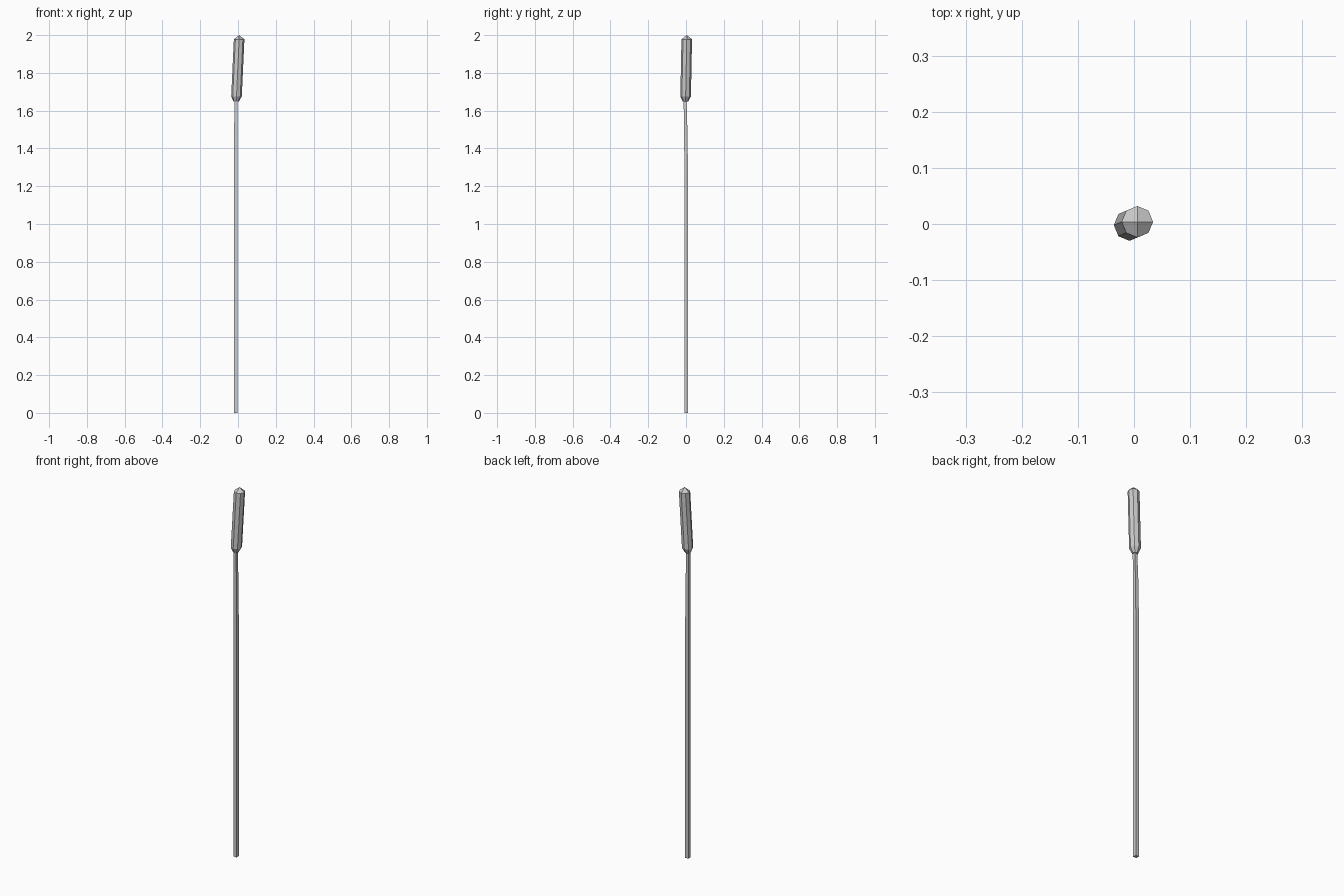
import bpy, bmesh, math

if "Cube" in bpy.data.objects:
    bpy.data.objects.remove(bpy.data.objects["Cube"])


def loft(name, rings, sides, turn=0.0, tip=None):
    """Skin rings of (x, y, z, radius); close with caps or an apex on top."""
    bm = bmesh.new()
    loops = []
    for x, y, z, r in rings:
        loops.append([bm.verts.new((x + r * math.cos(turn + math.tau * i / sides),
                                    y + r * math.sin(turn + math.tau * i / sides), z))
                      for i in range(sides)])
    for a, b in zip(loops, loops[1:]):
        for i in range(sides):
            j = (i + 1) % sides
            bm.faces.new((a[i], a[j], b[j], b[i]))
    bm.faces.new(loops[0][::-1])
    top = loops[-1]
    if tip:
        # four quads meeting at the apex
        apex = bm.verts.new(tip)
        for i in range(0, sides, 2):
            bm.faces.new((top[i], top[i + 1], top[(i + 2) % sides], apex))
    else:
        bm.faces.new(top)
    bmesh.ops.recalc_face_normals(bm, faces=bm.faces)
    mesh = bpy.data.meshes.new(name)
    bm.to_mesh(mesh)
    bm.free()
    obj = bpy.data.objects.new(name, mesh)
    bpy.context.collection.objects.link(obj)
    return obj


# Slender square stem with a slight bend near the top
loft("reed_stem", [(-0.012, 0.001, 0.0, 0.0135),
                   (-0.012, 0.001, 1.27, 0.0135),
                   (-0.012, -0.001, 1.48, 0.0125),
                   (-0.010, -0.005, 1.66, 0.011)], 4, math.pi / 4)

# Eight-sided seed head leaning slightly, with a blunt lower end
loft("seed_head", [(-0.010, -0.003, 1.648, 0.014),
                   (-0.008, -0.002, 1.675, 0.028),
                   (0.006, 0.004, 1.978, 0.028)], 8, 0.0, (0.006, 0.004, 2.0))
